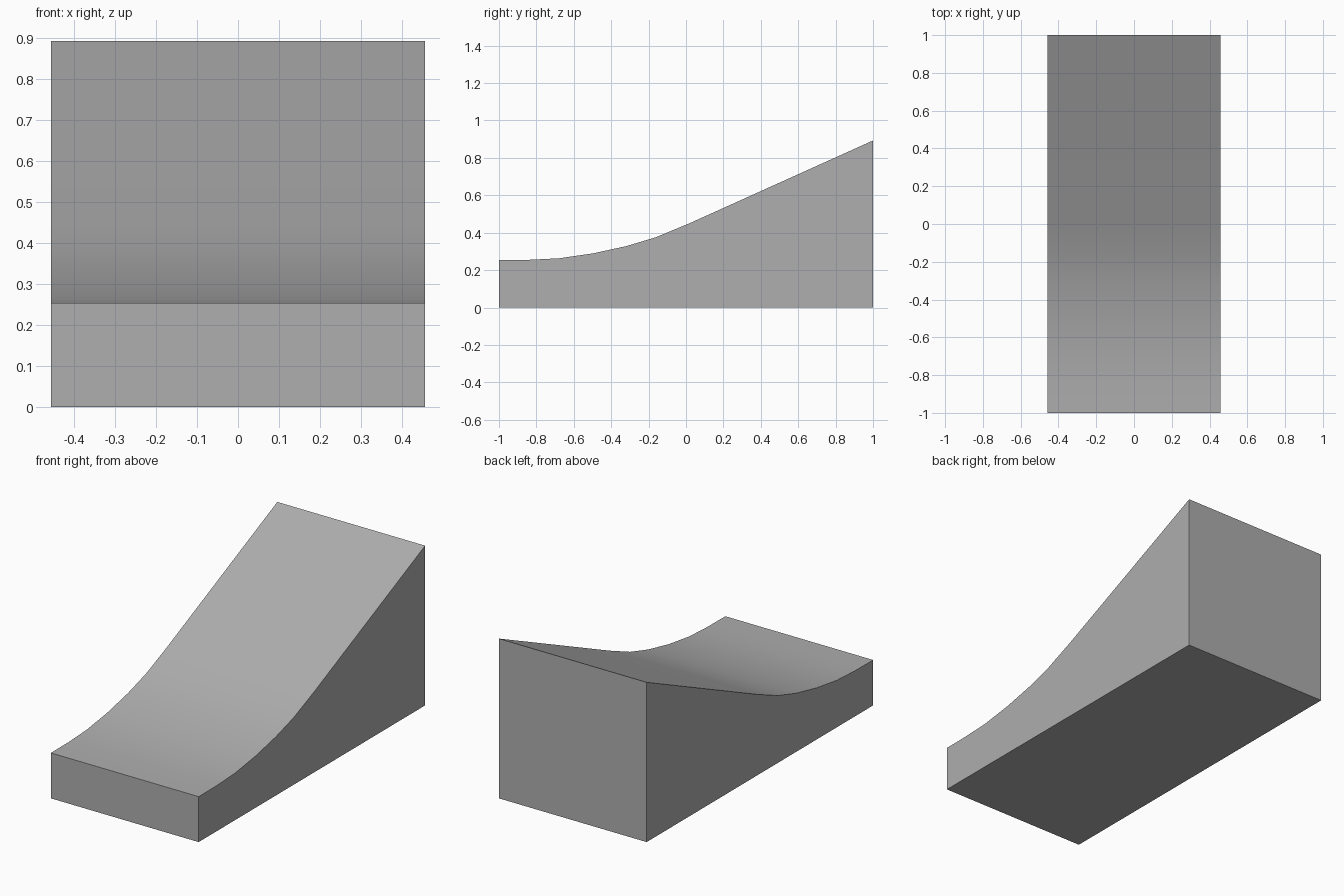
import bpy, bmesh, math

if "Cube" in bpy.data.objects:
    bpy.data.objects.remove(bpy.data.objects["Cube"])

HALF_WIDTH = 0.457

# Side profile (y, z): flat base, shallow curved run-up, straight slope
profile = [(-1.0, 0.0), (1.0, 0.0), (1.0, 0.893), (0.02, 0.451),
           (-0.16, 0.376), (-0.32, 0.328), (-0.50, 0.289),
           (-0.68, 0.263), (-0.84, 0.255), (-1.0, 0.254)]

# Extrude the profile across the width
bm = bmesh.new()
side = bm.faces.new([bm.verts.new((-HALF_WIDTH, y, z)) for y, z in profile])
ext = bmesh.ops.extrude_face_region(bm, geom=[side], use_keep_orig=True)
new_verts = [g for g in ext["geom"] if isinstance(g, bmesh.types.BMVert)]
bmesh.ops.translate(bm, verts=new_verts, vec=(2 * HALF_WIDTH, 0, 0))
bmesh.ops.recalc_face_normals(bm, faces=bm.faces)

mesh = bpy.data.meshes.new("ramp")
bm.to_mesh(mesh)
bm.free()
ramp = bpy.data.objects.new("ramp", mesh)
bpy.context.collection.objects.link(ramp)

# Plain grey finish
grey = bpy.data.materials.new("mid grey")
grey.diffuse_color = (0.424, 0.424, 0.424, 1.0)
grey.use_nodes = True
grey.node_tree.nodes["Principled BSDF"].inputs["Base Color"].default_value = grey.diffuse_color
mesh.materials.append(grey)

# Smooth curved top, sharp outer edges
bpy.context.view_layer.objects.active = ramp
ramp.select_set(True)
bpy.ops.object.shade_smooth_by_angle(angle=math.radians(30))
